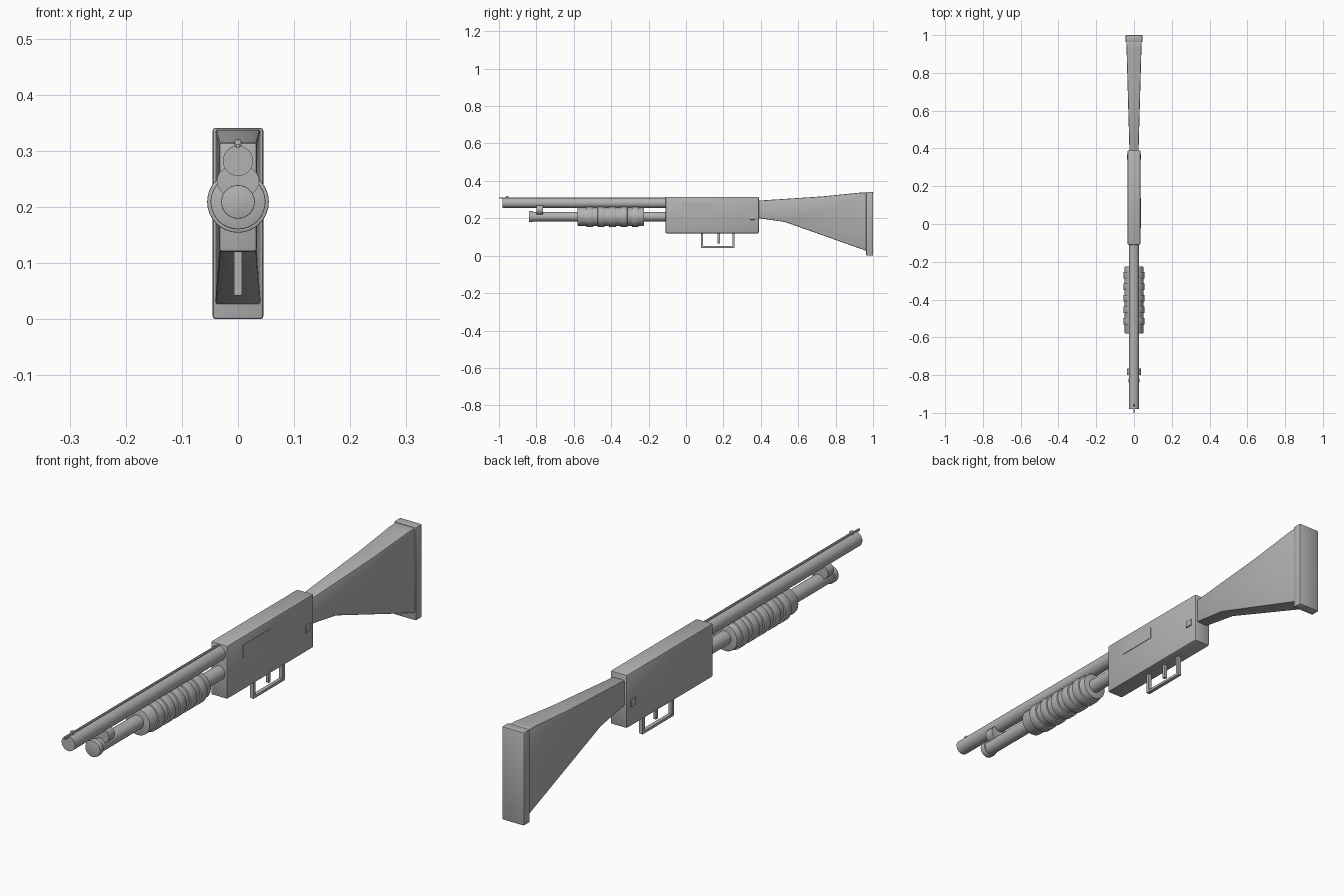
import bpy
import bmesh
from math import radians

cube = bpy.data.objects.get("Cube")
if cube:
    bpy.data.objects.remove(cube, do_unlink=True)

grey = bpy.data.materials.new("plain_grey")
grey.use_nodes = True
colour = (0.45, 0.45, 0.45, 1)
grey.diffuse_color = colour
grey.node_tree.nodes["Principled BSDF"].inputs["Base Color"].default_value = colour


def finish(obj, name, bevel=0.0, segments=2):
    obj.name = name
    obj.data.materials.append(grey)
    bpy.ops.object.select_all(action="DESELECT")
    obj.select_set(True)
    bpy.context.view_layer.objects.active = obj
    if bevel:
        mod = obj.modifiers.new("soft_edges", "BEVEL")
        mod.width = bevel
        mod.segments = segments
        bpy.ops.object.modifier_apply(modifier=mod.name)
    bpy.ops.object.shade_smooth_by_angle(angle=radians(35))
    return obj


def box(name, x, y, z, bevel=0.0):
    """Box spanning the given (low, high) ranges."""
    spans = (x, y, z)
    bpy.ops.mesh.primitive_cube_add(size=1)
    obj = bpy.context.object
    for v in obj.data.vertices:
        v.co = [(lo + hi) / 2 + c * (hi - lo) for (lo, hi), c in zip(spans, v.co)]
    return finish(obj, name, bevel)


def tube(name, z, y, radius, height=None, bevel=0.0):
    """Cylinder along y, optionally elliptical."""
    bpy.ops.mesh.primitive_cylinder_add(vertices=32, radius=1, depth=1)
    obj = bpy.context.object
    for v in obj.data.vertices:
        a, b, c = v.co
        v.co = (a * radius, (y[0] + y[1]) / 2 - c * (y[1] - y[0]),
                z + b * (height or radius))
    # Swapping axes keeps the winding outward here
    return finish(obj, name, bevel)


BORE_Z, MAG_Z = 0.282, 0.209

# Barrel with its top rib and bead
tube("barrel", BORE_Z, (-0.98, -0.10), 0.027)
box("sighting_rib", (-0.003, 0.003), (-1.0, -0.10), (0.305, 0.312))
box("sight_bead", (-0.006, 0.006), (-0.963, -0.949), (0.306, 0.32), 0.003)

# Lower tube, end cap and the band joining it to the barrel
tube("magazine_tube", MAG_Z, (-0.83, -0.10), 0.025)
tube("magazine_cap", MAG_Z, (-0.84, -0.818), 0.03, bevel=0.002)
tube("barrel_band", 0.246, (-0.80, -0.765), 0.038, 0.03)

# Ribbed sliding grip
tube("pump_grip", MAG_Z, (-0.58, -0.225), 0.049, bevel=0.002)
for i in range(5):
    y = -0.515 + 0.061 * i
    tube(f"pump_ridge_{i + 1}", MAG_Z, (y - 0.018, y + 0.018), 0.055, bevel=0.002)

# Receiver, port cover and pins
box("receiver", (-0.034, 0.034), (-0.11, 0.39), (0.12, 0.315), 0.006)
box("ejection_port", (0.030, 0.036), (-0.02, 0.137), (0.24, 0.285))
for side, s in (("left", 1), ("right", -1)):
    box(f"{side}_pin", sorted((s * 0.030, s * 0.038)), (0.341, 0.369), (0.192, 0.218), 0.001)

# Trigger and square guard
box("guard_bar", (-0.007, 0.007), (0.08, 0.26), (0.042, 0.052), 0.001)
for name, y in (("front", 0.086), ("rear", 0.254)):
    box(f"guard_{name}_post", (-0.007, 0.007), (y - 0.006, y + 0.006), (0.045, 0.125))
box("trigger", (-0.006, 0.006), (0.169, 0.181), (0.066, 0.125), 0.001)

# Stock: side profile whose width grows toward the back
profile = [(0.38, 0.202), (0.53, 0.18), (0.97, 0.024), (0.97, 0.338),
           (0.93, 0.337), (0.73, 0.317), (0.38, 0.294)]
bm = bmesh.new()
sides = []
for s in (1, -1):
    sides.append([bm.verts.new((s * (0.024 + 0.028 * (y - 0.38)), y, z)) for y, z in profile])
bm.faces.new(sides[0])
bm.faces.new(sides[1][::-1])
for i in range(len(profile)):
    j = (i + 1) % len(profile)
    bm.faces.new((sides[0][i], sides[1][i], sides[1][j], sides[0][j]))
bmesh.ops.recalc_face_normals(bm, faces=bm.faces)
mesh = bpy.data.meshes.new("stock")
bm.to_mesh(mesh)
bm.free()
stock = bpy.data.objects.new("stock", mesh)
bpy.context.collection.objects.link(stock)
finish(stock, "stock", 0.005)

# Butt pad
box("butt_pad", (-0.045, 0.045), (0.963, 1.0), (0.0, 0.341), 0.005)

# Make every shell face outward
for obj in bpy.context.scene.objects:
    if obj.type == "MESH" and grey.name in obj.data.materials:
        bm = bmesh.new()
        bm.from_mesh(obj.data)
        bmesh.ops.recalc_face_normals(bm, faces=bm.faces)
        bm.to_mesh(obj.data)
        bm.free()
